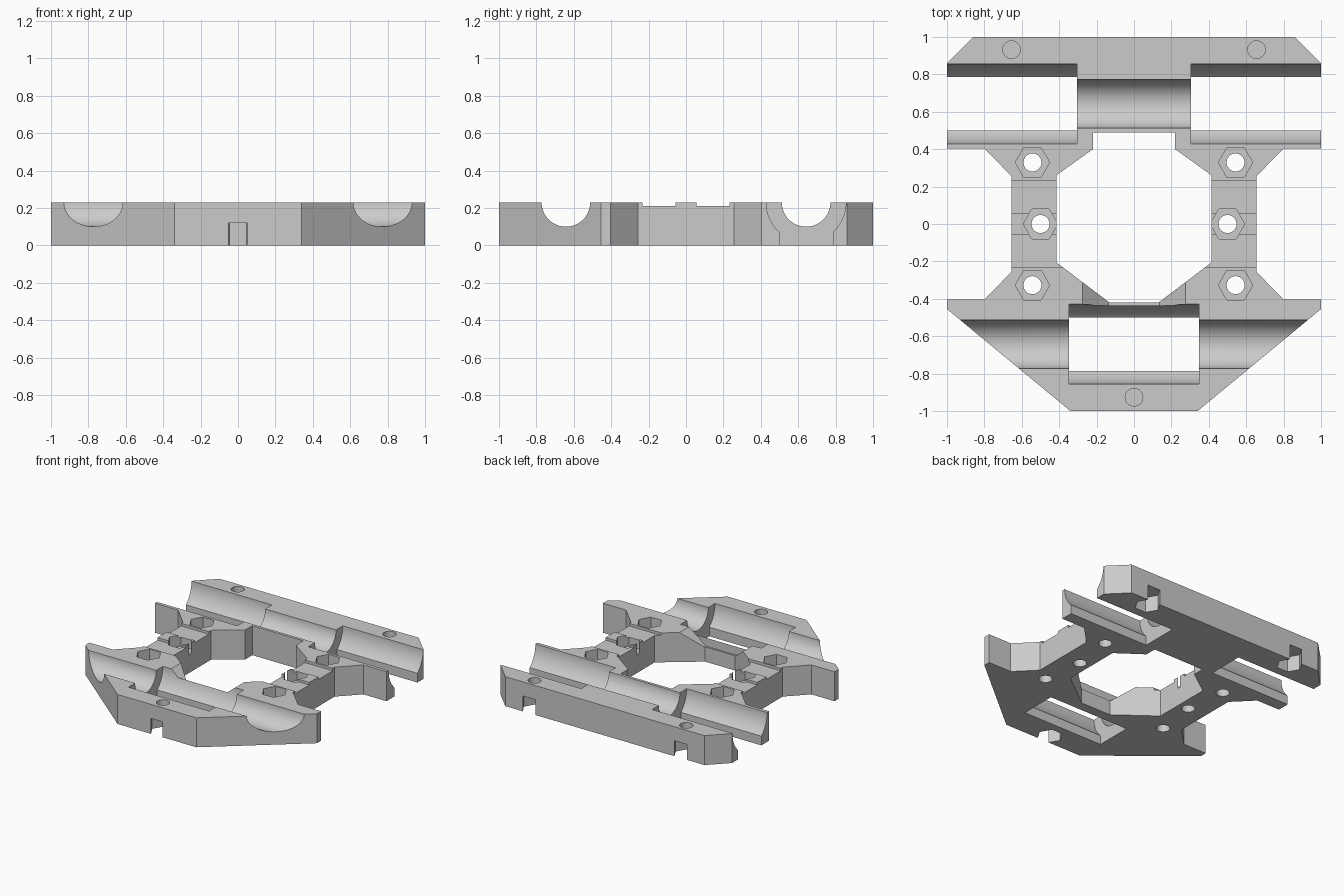
import bpy
import bmesh
from math import sin, cos, pi, asin
from mathutils import Vector

cube = bpy.data.objects.get("Cube")
if cube:
    bpy.data.objects.remove(cube, do_unlink=True)

HEIGHT = 0.23
ROD_R, BEARING_R, SLOT = 0.13, 0.213, 0.143
ROD_Y = 0.642

grey = bpy.data.materials.new("light grey plastic")
grey.use_nodes = True
colour = (0.6, 0.6, 0.6, 1)
grey.diffuse_color = colour
grey.node_tree.nodes["Principled BSDF"].inputs["Base Color"].default_value = colour


def prism(name, points, axis, low, high):
    """Extrude a 2D outline along one axis."""
    place = {"x": lambda a, b, t: (t, a, b),
             "y": lambda a, b, t: (a, t, b),
             "z": lambda a, b, t: (a, b, t)}[axis]
    bm = bmesh.new()
    face = bm.faces.new([bm.verts.new(place(a, b, low)) for a, b in points])
    moved = bmesh.ops.extrude_face_region(bm, geom=[face])["geom"]
    offset = Vector(place(0, 0, high - low))
    bmesh.ops.translate(bm, vec=offset,
                        verts=[v for v in moved if isinstance(v, bmesh.types.BMVert)])
    bmesh.ops.recalc_face_normals(bm, faces=bm.faces)
    mesh = bpy.data.meshes.new(name)
    bm.to_mesh(mesh)
    bm.free()
    obj = bpy.data.objects.new(name, mesh)
    bpy.context.collection.objects.link(obj)
    return obj


def ring(x, y, radius, sides):
    return [(x + radius * cos(2 * pi * i / sides), y + radius * sin(2 * pi * i / sides))
            for i in range(sides)]


def mirrored(half):
    """Close a half outline with its reflection in x."""
    return half + [(-x, y) for x, y in reversed(half)]


# Carriage plate
carriage = prism("carriage_plate", mirrored([
    (0.34, -1), (1, -0.455), (1, -0.403), (0.8, -0.403), (0.655, -0.256),
    (0.655, 0.256), (0.8, 0.403), (1, 0.403), (1, 0.86), (0.86, 1)]), "z", 0, HEIGHT)
carriage.data.materials.append(grey)


def cut(points, axis, low, high):
    cutter = prism("cutter", points, axis, low, high)
    cutter.hide_render = True
    mod = carriage.modifiers.new("cut", "BOOLEAN")
    mod.operation = "DIFFERENCE"
    mod.solver = "EXACT"
    mod.object = cutter
    bpy.context.view_layer.objects.active = carriage
    bpy.ops.object.modifier_apply(modifier=mod.name)
    bpy.data.objects.remove(cutter, do_unlink=True)


def bearing_seat(y, low, high):
    """Round seat whose floor opens into a straight slot."""
    start = asin(SLOT / BEARING_R)
    arc = []
    for i in range(17):
        a = start + (pi / 2 - start) * i / 16
        arc.append((BEARING_R * sin(a), HEIGHT - BEARING_R * cos(a)))
    half = [(SLOT, -0.1)] + arc + [(BEARING_R, HEIGHT + 0.1)]
    cut([(y + a, b) for a, b in mirrored(half)], "x", low, high)


# Central opening
cut(mirrored([(0.13, -0.421), (0.415, -0.205), (0.415, 0.26), (0.22, 0.4), (0.22, 0.49)]),
    "z", -0.1, HEIGHT + 0.1)

# Rod channels
cut(ring(-ROD_Y, HEIGHT, ROD_R, 80), "x", -1.2, 1.2)
cut(ring(ROD_Y, HEIGHT, ROD_R, 80), "x", -0.4, 0.4)

# Bearing seats
bearing_seat(-ROD_Y, -0.348, 0.348)
bearing_seat(ROD_Y, 0.306, 1.2)
bearing_seat(ROD_Y, -1.2, -0.306)

# Sloped recess at the front of the opening
cut(mirrored([(0.135, 0.115), (0.275, HEIGHT), (0.275, HEIGHT + 0.1)]), "y", -0.435, -0.2)

for side in (-1, 1):
    # Shallow strap grooves across the side bars
    for end in (-1, 1):
        y0, y1 = sorted((end * 0.057, end * 0.233))
        x0, x1 = sorted((side * 0.35, side * 0.75))
        cut([(x0, y0), (x1, y0), (x1, y1), (x0, y1)], "z", 0.21, HEIGHT + 0.1)
    # Hexagonal nut pockets with through holes
    for x, y in ((0.543, 0.329), (0.5, 0), (0.543, -0.327)):
        cut(ring(side * x, y, 0.092, 6), "z", 0.14, HEIGHT + 0.1)
        cut(ring(side * x, y, 0.048, 40), "z", -0.1, HEIGHT)

# Screw holes above nut pockets that open at the outer edges
for x, y in ((-0.655, 0.932), (0.655, 0.932), (0, -0.926)):
    cut(ring(x, y, 0.093, 6), "z", -0.1, 0.12)
    cut(ring(x, y, 0.047, 40), "z", 0.13, HEIGHT + 0.1)

bpy.ops.object.select_all(action="DESELECT")
carriage.select_set(True)
bpy.context.view_layer.objects.active = carriage
bpy.ops.object.shade_smooth_by_angle(angle=0.5)
